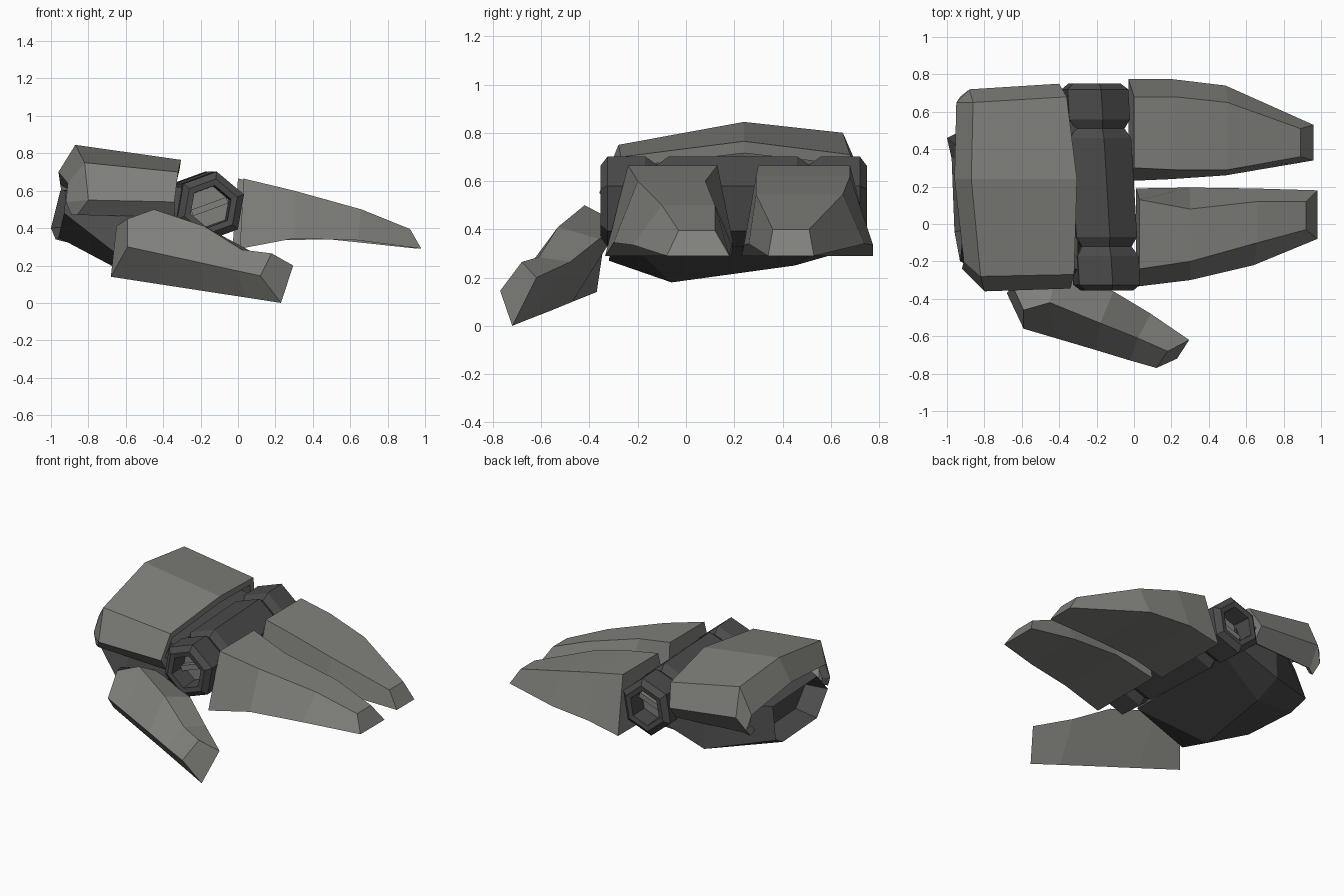
import bpy, bmesh, math
from mathutils import Vector


def material(name, rgb):
    m = bpy.data.materials.new(name)
    m.diffuse_color = (*rgb, 1)
    return m


LIGHT = material("armour grey", (0.215, 0.215, 0.2))
DARK = material("joint dark grey", (0.07, 0.07, 0.07))


def finish(bm, name, *mats):
    me = bpy.data.meshes.new(name)
    bm.to_mesh(me)
    bm.free()
    ob = bpy.data.objects.new(name, me)
    bpy.context.collection.objects.link(ob)
    for m in mats:
        me.materials.append(m)
    return ob


def loft(rings):
    """Closed body through rings of equal point count, capped at both ends."""
    bm = bmesh.new()
    rows = [[bm.verts.new(p) for p in r] for r in rings]
    n = len(rows[0])
    for a, b in zip(rows, rows[1:]):
        for i in range(n):
            k = (i + 1) % n
            bm.faces.new((a[i], a[k], b[k], b[i]))
    caps = [bm.faces.new(rows[0]), bm.faces.new(rows[-1])]
    bmesh.ops.recalc_face_normals(bm, faces=bm.faces)
    return bm, caps


# Knuckle bar: six-sided lathe with grooves and hollow ends
def axis_x(y):
    return -0.145 - 0.06 * (y + 0.35)


def hex_ring(y, r):
    return [(axis_x(y) + r * math.cos(math.radians(20 + 60 * i)), y,
             0.515 + r * math.sin(math.radians(20 + 60 * i))) for i in range(6)]


profile = [(-0.22, 0.11), (-0.35, 0.115), (-0.355, 0.15), (-0.325, 0.19), (-0.17, 0.19),
           (-0.12, 0.155), (-0.07, 0.19), (0.46, 0.19), (0.51, 0.155), (0.56, 0.19),
           (0.72, 0.19), (0.75, 0.15), (0.745, 0.115), (0.62, 0.11)]
bm, caps = loft([hex_ring(y, r) for y, r in profile])
for f in caps:
    f.material_index = 1
finish(bm, "knuckle_bar", DARK, LIGHT)

# Slanted cross bars inside the hollow ends
for name, y in (("front_socket_bar", -0.235), ("back_socket_bar", 0.635)):
    bm = bmesh.new()
    bmesh.ops.create_cube(bm, size=1)
    bmesh.ops.scale(bm, vec=(0.2, 0.05, 0.035), verts=bm.verts)
    ob = finish(bm, name, LIGHT)
    ob.location = (axis_x(y), y, 0.515)
    ob.rotation_euler.y = math.radians(-20)

# Palm: tapered six-sided body from wrist to knuckles
wrist = [(-0.93, -0.2, 0.48), (-0.96, -0.04, 0.35), (-0.975, 0.35, 0.34),
         (-1.0, 0.46, 0.40), (-0.95, 0.42, 0.60), (-0.92, -0.1, 0.60)]
middle = [(-0.66, -0.32, 0.27), (-0.64, -0.06, 0.18), (-0.62, 0.45, 0.25),
          (-0.6, 0.66, 0.31), (-0.6, 0.65, 0.64), (-0.6, -0.26, 0.62)]
knuckle = [(-0.27, -0.28, 0.42), (-0.23, -0.24, 0.35), (-0.23, 0.6, 0.35),
           (-0.27, 0.67, 0.42), (-0.3, 0.62, 0.62), (-0.3, -0.24, 0.62)]
bm, caps = loft([wrist, middle, knuckle])
# Wrist socket
bmesh.ops.inset_region(bm, faces=[caps[0]], thickness=0.03)
bmesh.ops.translate(bm, vec=(0.15, 0, 0), verts=caps[0].verts)
finish(bm, "palm", DARK)

# Hand back plate: rows run front to back, each from wrist rim to knuckle edge
rows = [
    [(-0.89, -0.26, 0.47), (-0.86, -0.28, 0.47), (-0.34, -0.29, 0.46)],
    [(-0.92, -0.24, 0.54), (-0.80, -0.36, 0.55), (-0.34, -0.345, 0.54)],
    [(-0.91, -0.20, 0.64), (-0.82, -0.28, 0.75), (-0.32, -0.27, 0.70)],
    [(-0.96, 0.24, 0.70), (-0.87, 0.24, 0.845), (-0.305, 0.24, 0.765)],
    [(-0.95, 0.65, 0.63), (-0.86, 0.65, 0.80), (-0.36, 0.68, 0.71)],
    [(-0.93, 0.68, 0.53), (-0.88, 0.72, 0.62), (-0.40, 0.75, 0.57)],
    [(-0.92, 0.62, 0.47), (-0.88, 0.64, 0.49), (-0.40, 0.68, 0.48)],
]
bm = bmesh.new()
grid = [[bm.verts.new(p) for p in r] for r in rows]
for a, b in zip(grid, grid[1:]):
    for j in range(2):
        bm.faces.new((a[j], a[j + 1], b[j + 1], b[j]))
plate = finish(bm, "hand_back_plate", LIGHT)
shell = plate.modifiers.new("thickness", "SOLIDIFY")
shell.thickness = 0.05
shell.offset = -1


# Fingers: stations of (x low, x top, outer low, outer top, inner top, inner low, z top, z low)
def finger(name, stations):
    rings = [[(xl, ol, zl), (xt, ot, zt), (xt, it, zt), (xl, il, zl)]
             for xl, xt, ol, ot, it, il, zt, zl in stations]
    finish(loft(rings)[0], name, LIGHT)


finger("front_finger", [
    (0.01, 0.03, -0.335, -0.24, 0.13, 0.19, 0.665, 0.29),
    (0.30, 0.30, -0.30, -0.20, 0.08, 0.195, 0.60, 0.345),
    (0.64, 0.66, -0.22, -0.10, 0.12, 0.19, 0.50, 0.335),
    (0.98, 0.92, -0.08, -0.03, 0.12, 0.18, 0.395, 0.29)])
finger("back_finger", [
    (-0.03, 0.0, 0.775, 0.68, 0.30, 0.23, 0.665, 0.29),
    (0.20, 0.22, 0.775, 0.68, 0.29, 0.24, 0.62, 0.335),
    (0.49, 0.50, 0.74, 0.65, 0.29, 0.26, 0.545, 0.34),
    (0.96, 0.89, 0.53, 0.51, 0.36, 0.34, 0.40, 0.29)])

# Thumb: four-sided sections from root to tip
finish(loft([
    [(-0.59, -0.56, 0.30), (-0.59, -0.46, 0.45), (-0.65, -0.33, 0.41), (-0.68, -0.37, 0.14)],
    [(-0.42, -0.61, 0.263), (-0.45, -0.42, 0.50), (-0.42, -0.27, 0.42), (-0.42, -0.47, 0.10)],
    [(-0.20, -0.675, 0.215), (-0.18, -0.53, 0.41), (-0.11, -0.36, 0.36), (-0.18, -0.56, 0.063)],
    [(-0.02, -0.73, 0.175), (0.02, -0.61, 0.285), (0.09, -0.48, 0.265), (0.05, -0.65, 0.028)],
    [(0.12, -0.77, 0.145), (0.18, -0.68, 0.265), (0.295, -0.62, 0.2), (0.23, -0.72, 0.0)],
])[0], "thumb", LIGHT)
